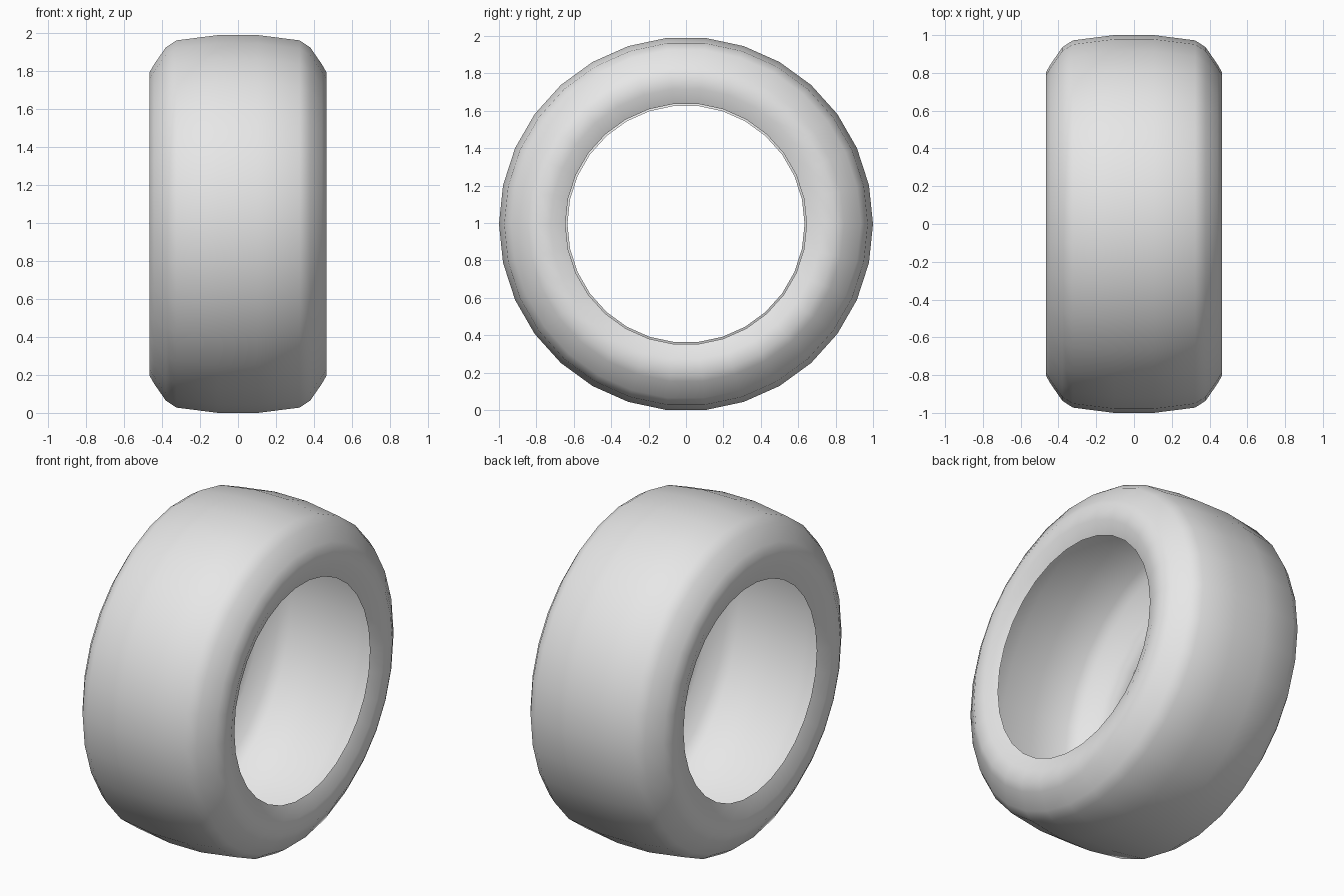
import bpy, bmesh, math
from mathutils import Vector

cube = bpy.data.objects.get("Cube")
if cube:
    bpy.data.objects.remove(cube, do_unlink=True)

SIDES = 30

# Plain light grey rubber
rubber = bpy.data.materials.new("light_grey_rubber")
rubber.use_nodes = True
grey = (0.8, 0.8, 0.8, 1)
rubber.diffuse_color = grey
rubber.node_tree.nodes["Principled BSDF"].inputs["Base Color"].default_value = grey

# Half cross-section (x, radius): tread, shoulder, sidewall, open bead
half = [(0.105, 1.0), (0.324, 0.972), (0.38, 0.935), (0.442, 0.845),
        (0.466, 0.803), (0.462, 0.725)]
right_bead, left_bead = (0.427, 0.645), (0.427, 0.634)
profile = [(-left_bead[0], left_bead[1])]
profile += [(-x, r) for x, r in reversed(half)]
profile += half + [right_bead]

# Hollow tyre shell, swept around the x axis and open at both beads
bm = bmesh.new()
verts = [bm.verts.new((x, r, 0)) for x, r in profile]
edges = [bm.edges.new(pair) for pair in zip(verts, verts[1:])]
bmesh.ops.spin(bm, geom=verts + edges, cent=(0, 0, 0), axis=(1, 0, 0),
               angle=math.tau, steps=SIDES, use_duplicate=False)
bmesh.ops.remove_doubles(bm, verts=bm.verts, dist=0.0005)
bmesh.ops.recalc_face_normals(bm, faces=bm.faces)

# Make the shell face away from the axle
tread = max(bm.faces, key=lambda f: f.calc_center_median().yz.length)
if tread.normal.dot(tread.calc_center_median() * Vector((0, 1, 1))) < 0:
    bmesh.ops.reverse_faces(bm, faces=bm.faces)
for face in bm.faces:
    face.smooth = True

# Stand it on the ground
bmesh.ops.translate(bm, verts=bm.verts, vec=(0, 0, math.cos(math.pi / SIDES)))
mesh = bpy.data.meshes.new("tyre")
bm.to_mesh(mesh)
bm.free()
mesh.materials.append(rubber)
tyre = bpy.data.objects.new("tyre", mesh)
bpy.context.collection.objects.link(tyre)
